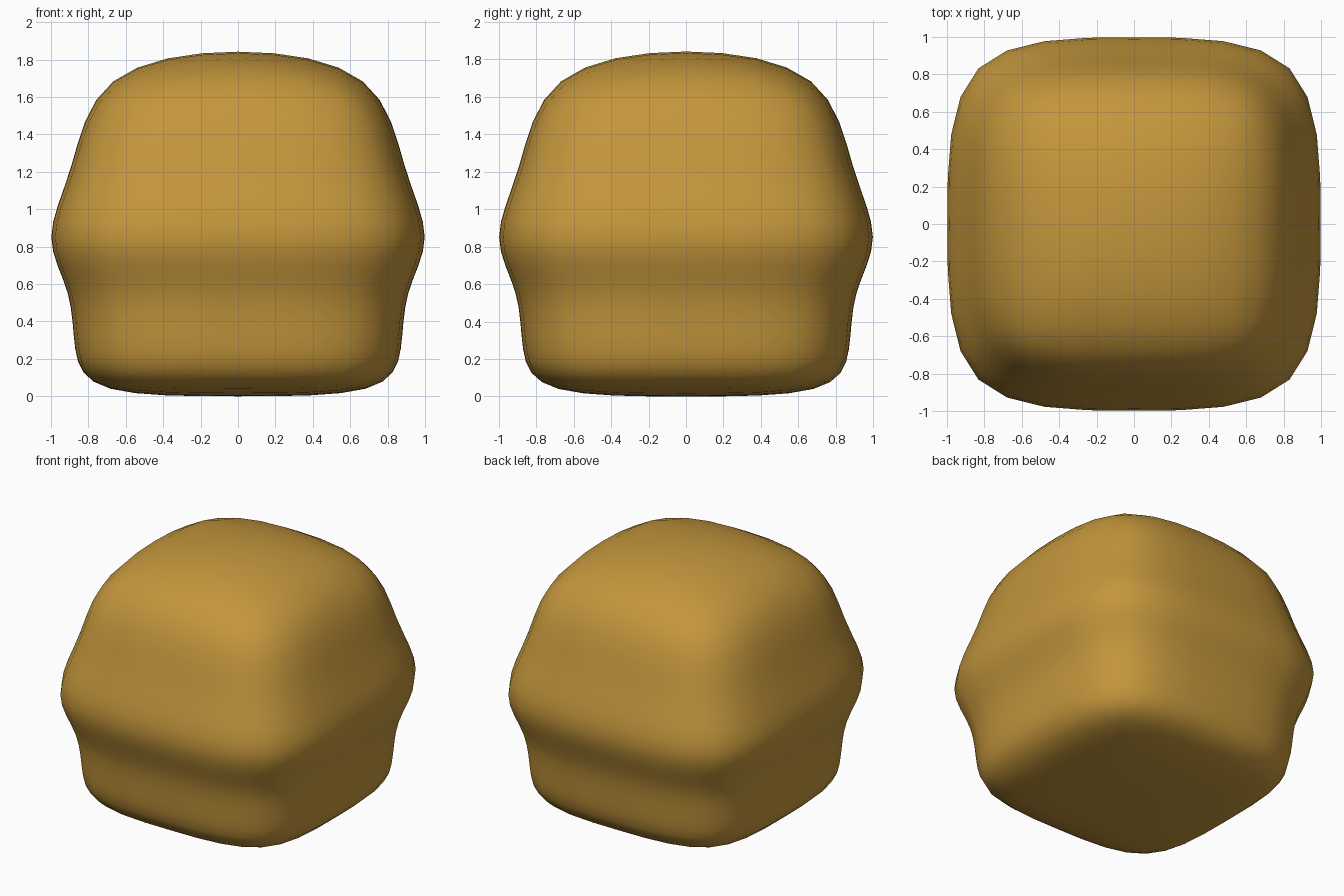
import bpy
import bmesh

cube = bpy.data.objects.get("Cube")
if cube:
    bpy.data.objects.remove(cube, do_unlink=True)

# Golden material
gold = bpy.data.materials.new("golden_brown")
gold.use_nodes = True
colour = (0.55, 0.305, 0.045, 1.0)
gold.diffuse_color = colour
shader = next(n for n in gold.node_tree.nodes if n.type == 'BSDF_PRINCIPLED')
shader.inputs["Base Color"].default_value = colour
shader.inputs["Roughness"].default_value = 0.6

# Square cage rings: half width, height at side middles, height at corners
RINGS = [
    (0.80, 0.00, 0.00),
    (0.885, 0.24, 0.24),
    (0.881, 0.56, 0.56),
    (1.057, 0.84, 0.84),
    (0.88, 1.19, 1.19),
    (0.78, 1.795, 1.68),
]
BOTTOM_CENTRE, TOP_CENTRE = 0.0, 1.93
# Eight points round a square, corners at even places
SQUARE = [(-1, -1), (0, -1), (1, -1), (1, 0), (1, 1), (0, 1), (-1, 1), (-1, 0)]

bm = bmesh.new()


def add_ring(half, z_mid, z_corner):
    return [bm.verts.new((x * half, y * half, z_corner if x and y else z_mid))
            for x, y in SQUARE]


def add_cap(ring, z):
    # Four quads meeting at a centre point
    centre = bm.verts.new((0, 0, z))
    for i in range(0, 8, 2):
        bm.faces.new((centre, ring[i - 1], ring[i], ring[i + 1]))


# Walls between neighbouring rings, then the two caps
rings = [add_ring(*r) for r in RINGS]
for low, high in zip(rings, rings[1:]):
    for i in range(8):
        j = (i + 1) % 8
        bm.faces.new((low[i], low[j], high[j], high[i]))
add_cap(rings[0], BOTTOM_CENTRE)
add_cap(rings[-1], TOP_CENTRE)
bmesh.ops.recalc_face_normals(bm, faces=bm.faces)
for face in bm.faces:
    face.smooth = True

mesh = bpy.data.meshes.new("rounded_body")
bm.to_mesh(mesh)
bm.free()
mesh.materials.append(gold)
body = bpy.data.objects.new("rounded_body", mesh)
bpy.context.collection.objects.link(body)

# Soft rounded surface
soft = body.modifiers.new("soft_surface", 'SUBSURF')
soft.levels = 2
soft.render_levels = 2
